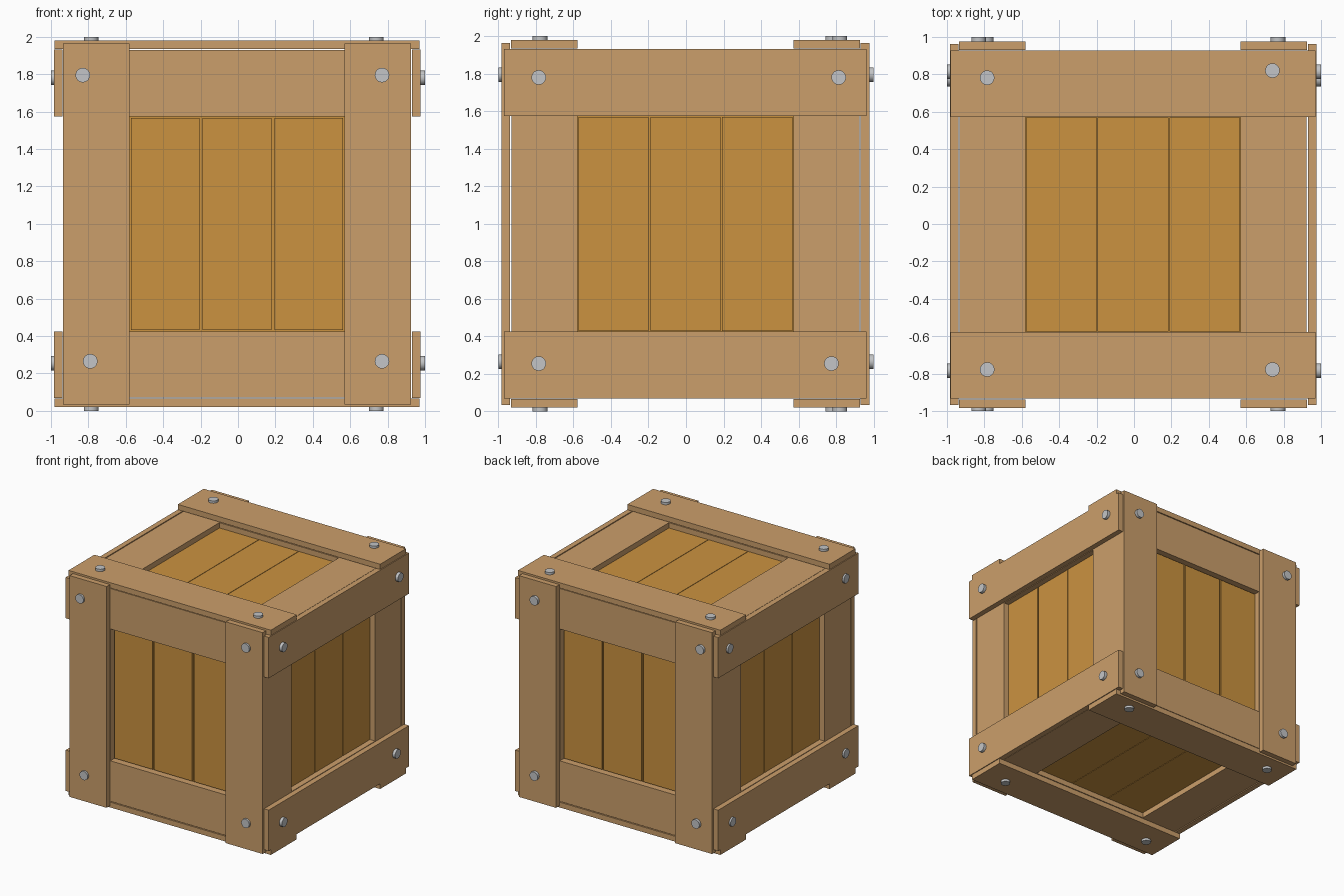
import bpy, bmesh
from mathutils import Vector, Matrix

if "Cube" in bpy.data.objects:
    bpy.data.objects.remove(bpy.data.objects["Cube"])

CENTER = Vector((-0.005, -0.003, 1.0))
INNER, FRAME = 0.575, 0.928          # opening half size, frame half size


def material(name, rgb):
    m = bpy.data.materials.new(name)
    m.diffuse_color = (*rgb, 1)
    m.use_nodes = True
    m.node_tree.nodes["Principled BSDF"].inputs["Base Color"].default_value = m.diffuse_color
    return m


PLANK = material("orange plank wood", (0.60, 0.29, 0.051))
BOARD = material("pale frame wood", (0.60, 0.345, 0.147))
METAL = material("bolt grey", (0.55, 0.56, 0.57))


def finish(bm, name, mat):
    me = bpy.data.meshes.new(name)
    bm.to_mesh(me)
    bm.free()
    me.materials.append(mat)
    ob = bpy.data.objects.new(name, me)
    bpy.context.collection.objects.link(ob)
    return ob


def box(name, a, b, mat):
    a, b = Vector(a), Vector(b)
    size = Vector([abs(q - p) for p, q in zip(a, b)])
    bm = bmesh.new()
    bmesh.ops.create_cube(bm, size=1, matrix=Matrix.Translation(CENTER + (a + b) / 2) @ Matrix.Diagonal(size).to_4x4())
    return finish(bm, name, mat)


def place(axes, u, v, n):
    p = Vector((0, 0, 0))
    for axis, value in zip(axes, (u, v, n)):
        p[axis] = value
    return p


def bolt(name, axes, u, v, side, tip):
    bm = bmesh.new()
    start = place(axes, u, v, side * 0.95)
    end = place(axes, u, v, side * tip)
    # the tip reaches the overall two-unit bounds
    start += CENTER
    end += CENTER
    end[axes[2]] = side + (1 if axes[2] == 2 else 0)
    d = end - start
    m = Matrix.Translation((start + end) / 2) @ d.to_track_quat('Z', 'Y').to_matrix().to_4x4()
    # position across the face is already in world coordinates
    bmesh.ops.create_cone(bm, cap_ends=True, segments=20, radius1=0.039, radius2=0.039, depth=d.length, matrix=m)
    for f in bm.faces:
        f.smooth = len(f.verts) == 4
    for e in bm.edges:
        e.smooth = all(len(f.verts) == 4 for f in e.link_faces)
    finish(bm, name, METAL)


# inner body closing the grooves between planks
box("inner_body", (-0.868,) * 3, (0.868,) * 3, PLANK)

# recessed frame: corner posts and beams between them
for s in (-1, 1):
    for t in (-1, 1):
        box("corner_post", (s * INNER, t * INNER, -FRAME), (s * FRAME, t * FRAME, FRAME), BOARD)
        box("cross_beam", (-INNER, s * INNER, t * INNER), (INNER, s * FRAME, t * FRAME), BOARD)
        box("side_beam", (s * INNER, -INNER, t * INNER), (s * FRAME, INNER, t * FRAME), BOARD)

# faces: name, (u, v, normal) axes, slat direction, slat half length, plank gap, bolts
FACES = [
    (("front", "back"), (0, 2, 1), 1, 0.965, 0.016,
     [(-0.825, 0.795), (0.775, 0.795), (-0.785, -0.735), (0.775, -0.735)]),
    (("left", "right"), (1, 2, 0), 0, 0.966, 0.009,
     [(-0.782, 0.78), (0.817, 0.78), (-0.782, -0.745), (0.778, -0.745)]),
    (("bottom", "top"), (0, 1, 2), 0, 0.976, 0.004,
     [(-0.78, 0.785), (0.745, 0.823), (-0.78, -0.775), (0.745, -0.775)]),
]
for names, axes, run, length, gap, bolts in FACES:
    for name, side in zip(names, (-1, 1)):
        # three planks
        w = 2 * INNER / 3
        for i in range(3):
            u0 = -INNER + i * w
            box(name + "_plank", place(axes, u0 + gap / 2, -INNER + gap / 2, side * 0.84),
                place(axes, u0 + w - gap / 2, INNER - gap / 2, side * 0.883), PLANK)
        # two outer slats
        for s in (-1, 1):
            a, b = (s * INNER, -length), (s * 0.931, length)
            if run == 0:
                a, b = a[::-1], b[::-1]
            box(name + "_slat", place(axes, *a, side * 0.934), place(axes, *b, side * 0.98), BOARD)
        # bolt heads
        for u, v in bolts:
            bolt(name + "_bolt", axes, u, v, side, 1.0)
